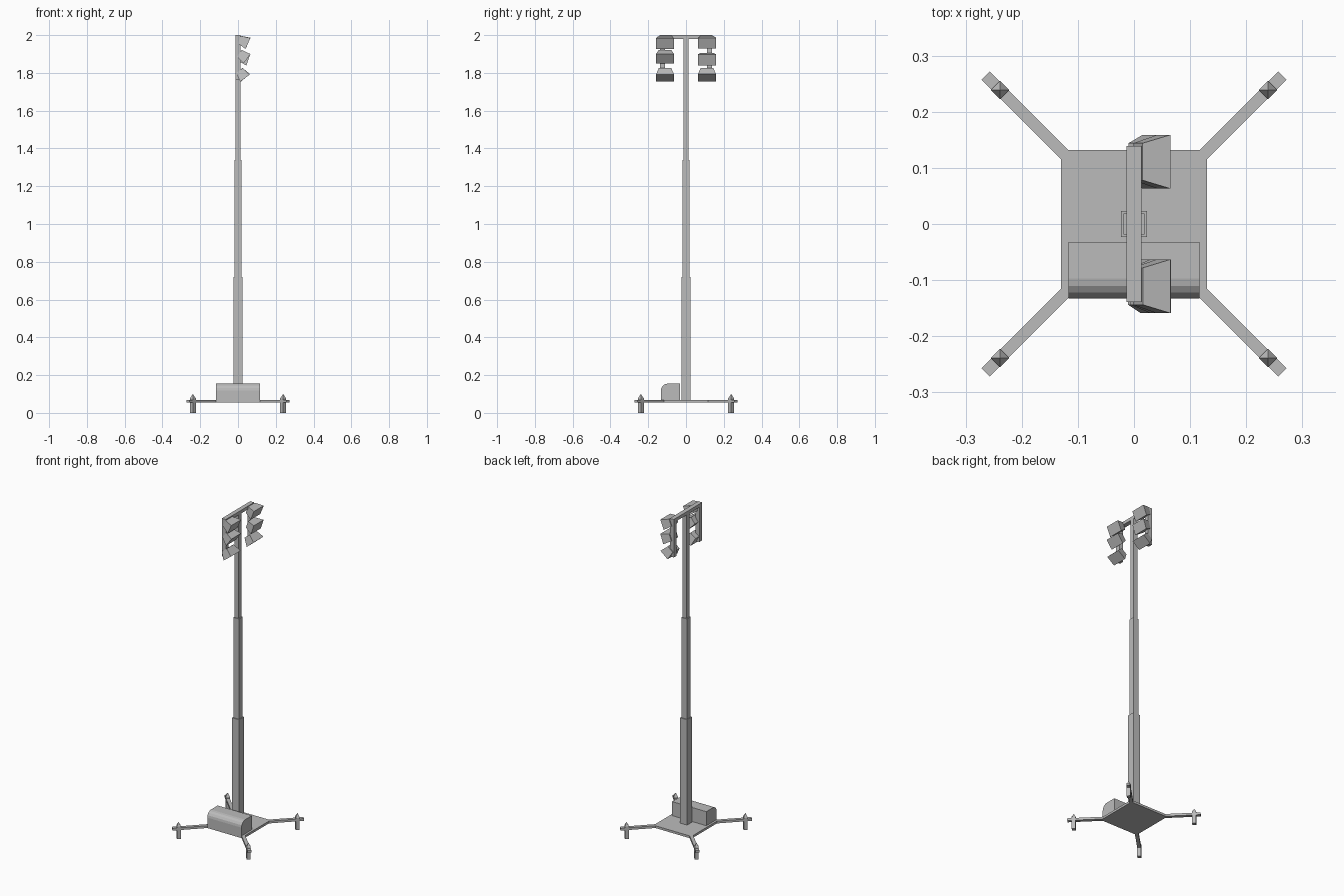
import bpy, bmesh, math
from mathutils import Matrix, Vector

cube = bpy.data.objects.get("Cube")
if cube:
    bpy.data.objects.remove(cube, do_unlink=True)

grey = bpy.data.materials.new("plain_grey")
grey.use_nodes = True
tone = (0.5, 0.5, 0.5, 1)
grey.diffuse_color = tone
grey.node_tree.nodes["Principled BSDF"].inputs["Base Color"].default_value = tone


def finish(name, bm):
    bmesh.ops.recalc_face_normals(bm, faces=bm.faces)
    mesh = bpy.data.meshes.new(name)
    bm.to_mesh(mesh)
    bm.free()
    mesh.materials.append(grey)
    obj = bpy.data.objects.new(name, mesh)
    bpy.context.collection.objects.link(obj)
    return obj


def block(name, low, high, matrix=Matrix()):
    """Box between two corners."""
    low, high = Vector(low), Vector(high)
    bm = bmesh.new()
    bmesh.ops.create_cube(bm, size=1)
    for v in bm.verts:
        v.co = Vector([(a + b) / 2 + c * (b - a) for a, b, c in zip(low, high, v.co)])
    bm.transform(matrix)
    return finish(name, bm)


def spin(degrees, axis="Z"):
    return Matrix.Rotation(math.radians(degrees), 4, axis)


# Base plate and four diagonal outriggers with pointed jacks
block("base_plate", (-0.13, -0.132, 0.054), (0.13, 0.132, 0.068))
reach = 0.239 * math.sqrt(2)
corners = {"back_left": 45, "back_right": 135, "front_right": 225, "front_left": 315}
for side, angle in corners.items():
    turn = spin(angle)
    block(side + "_outrigger", (0.15, -0.0105, 0.054), (0.374, 0.0105, 0.068), turn)
    block(side + "_jack", (reach - 0.011, -0.011, 0), (reach + 0.011, 0.011, 0.076), turn)
    bm = bmesh.new()
    bmesh.ops.create_cone(bm, cap_ends=True, segments=4, radius1=0.0165, radius2=0, depth=0.024)
    bm.transform(turn @ Matrix.Translation((reach, 0, 0.088)) @ spin(45))
    finish(side + "_jack_tip", bm)

# Generator housing with a rounded front top edge
bm = bmesh.new()
radius, front, top = 0.036, -0.133, 0.155
profile = [(front, 0.058), (-0.032, 0.058), (-0.032, top)]
for i in range(5):
    a = math.radians(90 + i * 22.5)
    profile.append((front + radius + radius * math.cos(a), top - radius + radius * math.sin(a)))
face = bm.faces.new([bm.verts.new((-0.117, y, z)) for y, z in profile])
ext = bmesh.ops.extrude_face_region(bm, geom=[face])
bmesh.ops.translate(bm, vec=(0.234, 0, 0),
                    verts=[g for g in ext["geom"] if isinstance(g, bmesh.types.BMVert)])
finish("generator_housing", bm)

# Telescoping mast
for name, half, low, high in (("lower", 0.0235, 0.06, 0.72),
                              ("middle", 0.0185, 0.70, 1.34),
                              ("upper", 0.0135, 1.32, 1.985)):
    block(name + "_mast", (-half, -half, low), (half, half, high))

# Cross bar and hanging lamp rails
block("cross_bar", (-0.0135, -0.139, 1.98), (0.0135, 0.139, 2.0))
for side, s in (("front", -1), ("back", 1)):
    block(side + "_lamp_rail", (-0.0135, s * 0.125 - 0.0135, 1.765),
          (0.0135, s * 0.125 + 0.0135, 1.985))


def lamp(name, y, z, tilt):
    """Flared lamp pointing to +x and tilted down, placed by its back centre."""
    bm = bmesh.new()
    bmesh.ops.create_cube(bm, size=1)
    for v in bm.verts:
        wide, tall = (0.048, 0.031) if v.co.x > 0 else (0.033, 0.022)
        v.co = ((v.co.x + 0.5) * 0.05, v.co.y * 2 * wide, v.co.z * 2 * tall)
    bm.transform(Matrix.Translation((0.007, y, z)) @ spin(tilt, "Y"))
    finish(name, bm)


# Three lamps on each rail
for side, y, rows in (("front", -0.111, ((1.976, 24), (1.904, 36), (1.812, 53))),
                      ("back", 0.111, ((1.976, 22), (1.885, 19), (1.812, 50)))):
    for level, (z, tilt) in zip(("top", "middle", "bottom"), rows):
        lamp(f"{side}_{level}_lamp", y, z, tilt)
